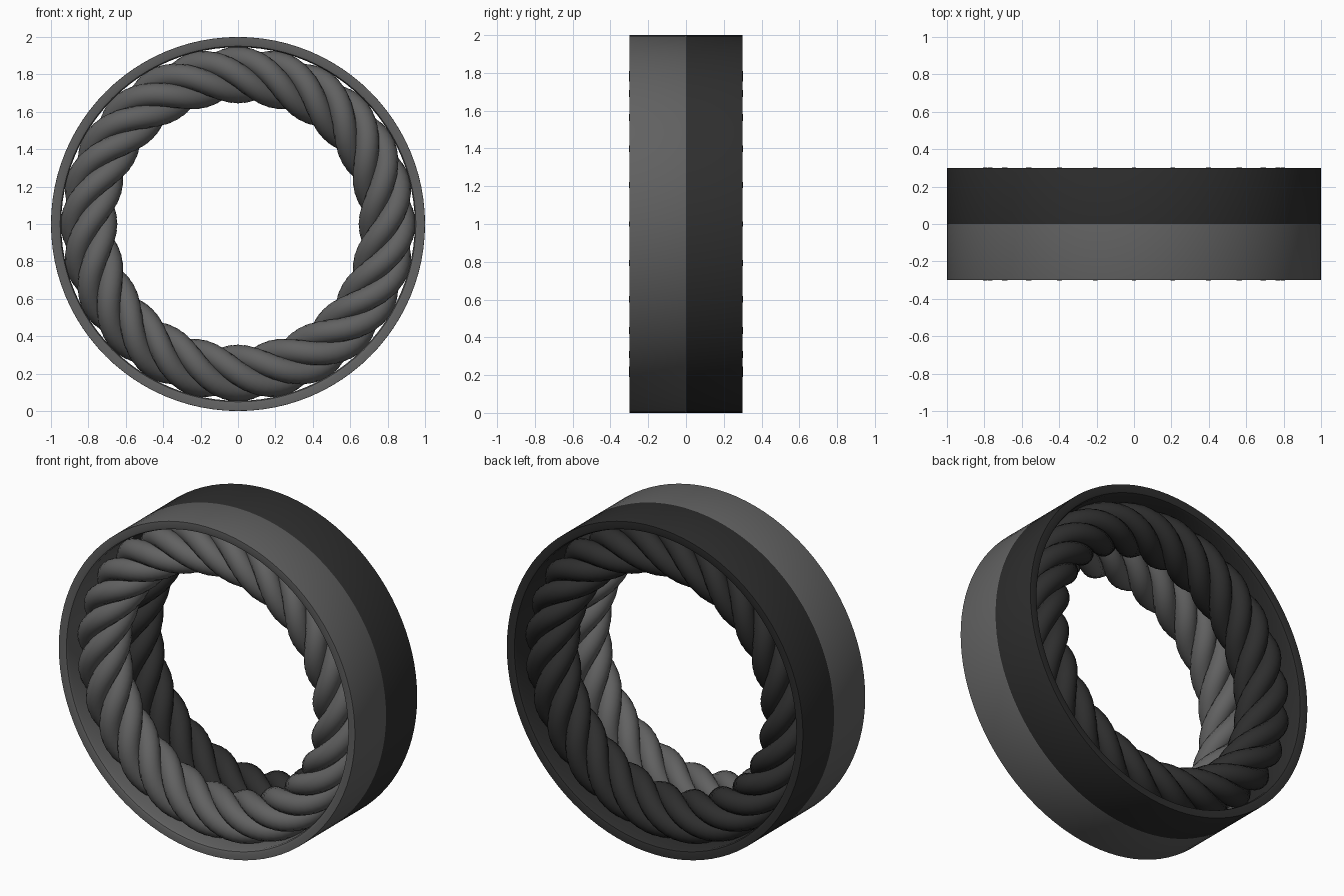
import bpy, bmesh
from math import sin, cos, pi, radians
from mathutils import Vector

if "Cube" in bpy.data.objects:
    bpy.data.objects.remove(bpy.data.objects["Cube"])

RING_R = 0.797      # radius of the rope's centre line
LAY_R = 0.088       # distance of each strand from the rope centre
STRAND_R = 0.064    # strand thickness
STRANDS, TWISTS = 4, 6


def material(name, value):
    m = bpy.data.materials.new(name)
    m.diffuse_color = (value, value, value, 1)
    m.use_nodes = True
    m.node_tree.nodes["Principled BSDF"].inputs["Base Color"].default_value = m.diffuse_color
    return m


def lofted_ring(name, loops, mat, groups=1, angle=40):
    """Skin closed sections into closed tubes; loops holds one list per tube."""
    bm = bmesh.new()
    for sections in loops:
        rows = [[bm.verts.new(p) for p in s] for s in sections]
        n, k = len(rows), len(rows[0])
        for i in range(n):
            a, b = rows[i], rows[(i + 1) % n]
            for j in range(k):
                bm.faces.new((a[j], a[(j + 1) % k], b[(j + 1) % k], b[j]))
    bmesh.ops.recalc_face_normals(bm, faces=bm.faces)
    me = bpy.data.meshes.new(name)
    bm.to_mesh(me)
    bm.free()
    ob = bpy.data.objects.new(name, me)
    bpy.context.collection.objects.link(ob)
    me.materials.append(mat)
    bpy.ops.object.select_all(action='DESELECT')
    bpy.context.view_layer.objects.active = ob
    ob.select_set(True)
    bpy.ops.object.shade_smooth_by_angle(angle=radians(angle))
    return ob


def strand_point(t, phase):
    psi = TWISTS * t + phase
    r = RING_R + LAY_R * cos(psi)
    return Vector((r * cos(t), LAY_R * sin(psi), r * sin(t)))


def strand(phase, steps=168, sides=16):
    """Round tube following a helix wrapped around the ring."""
    sections = []
    for i in range(steps):
        t = 2 * pi * i / steps
        p = strand_point(t, phase)
        tan = (strand_point(t + .001, phase) - strand_point(t - .001, phase)).normalized()
        out = p - Vector((RING_R * cos(t), 0, RING_R * sin(t)))
        out = (out - tan * out.dot(tan)).normalized()
        side = tan.cross(out)
        sections.append([p + STRAND_R * (out * cos(a) + side * sin(a))
                         for a in (2 * pi * j / sides for j in range(sides))])
    return sections


def band(steps=96):
    """Outer hoop: flat outside, softly rounded lips."""
    profile = [(0.999, -0.15), (1.0, -0.145), (1.0, 0.145), (0.999, 0.15),
               (0.965, 0.15), (0.951, 0.145), (0.945, 0.13),
               (0.945, -0.13), (0.951, -0.145), (0.965, -0.15)]
    return [[Vector((r * cos(t), y, r * sin(t))) for r, y in profile]
            for t in (2 * pi * i / steps for i in range(steps))]


# Two identical rings side by side, the front one lighter than the back one
for label, y, shade in (("front", -0.15, 0.12), ("back", 0.15, 0.027)):
    mat = material(label + "_grey", shade)
    hoop = lofted_ring(label + "_outer_band", [band()], mat)
    rope = lofted_ring(label + "_twisted_rope",
                       [strand(2 * pi * k / STRANDS) for k in range(STRANDS)], mat)
    for ob in (hoop, rope):
        ob.location = (0, y, 1)
